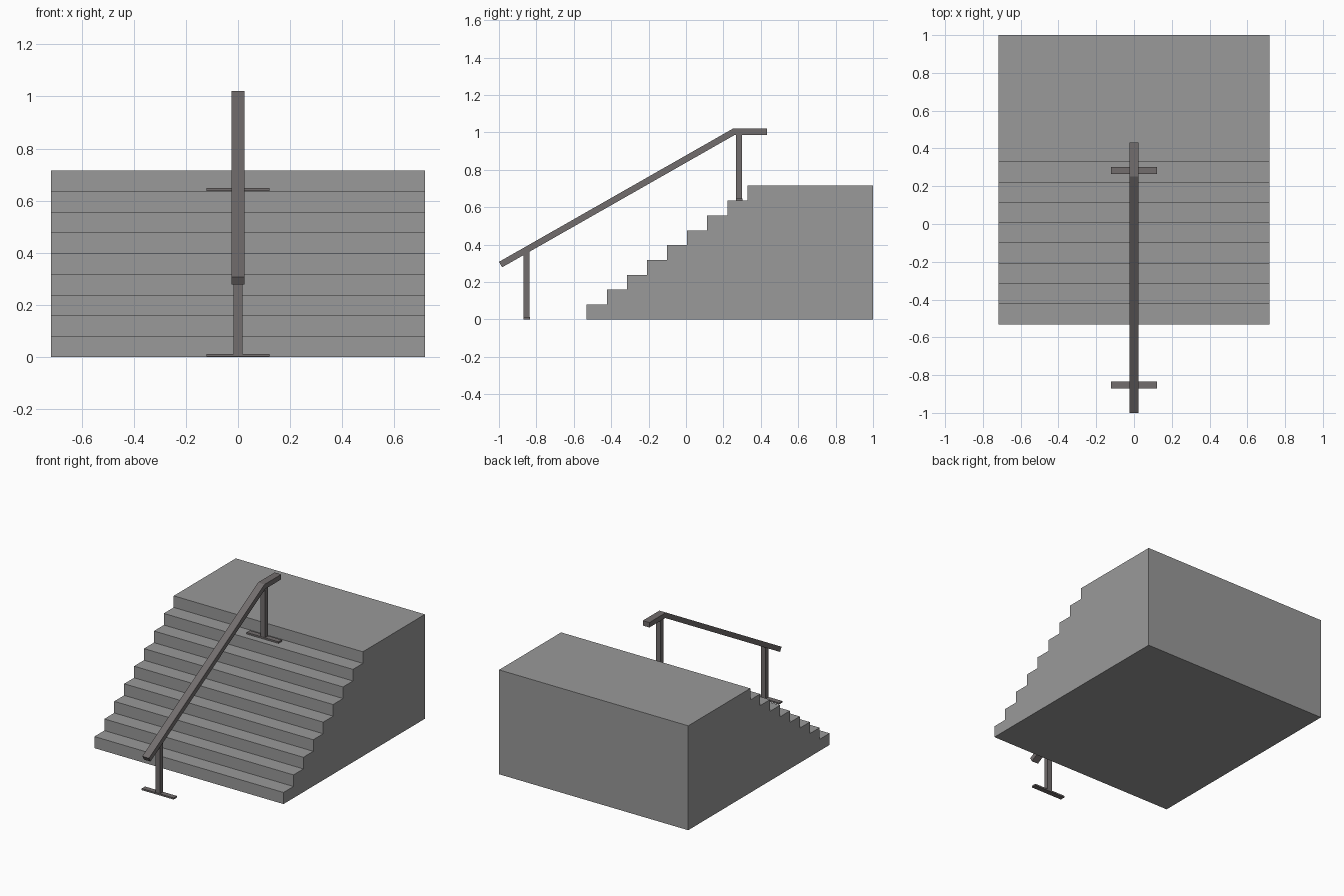
import bpy, bmesh

if "Cube" in bpy.data.objects:
    bpy.data.objects.remove(bpy.data.objects["Cube"])

def material(name, rgb):
    m = bpy.data.materials.new(name)
    m.diffuse_color = (*rgb, 1)
    m.use_nodes = True
    m.node_tree.nodes["Principled BSDF"].inputs["Base Color"].default_value = m.diffuse_color
    return m

concrete = material("concrete grey", (0.32, 0.32, 0.32))
metal = material("warm metal grey", (0.17, 0.155, 0.155))

def extrude_x(name, profile, half_width, mat):
    """Extrude a (y, z) outline symmetrically along x."""
    bm = bmesh.new()
    face = bm.faces.new([bm.verts.new((-half_width, y, z)) for y, z in profile])
    out = bmesh.ops.extrude_face_region(bm, geom=[face])
    verts = [g for g in out["geom"] if isinstance(g, bmesh.types.BMVert)]
    bmesh.ops.translate(bm, verts=verts, vec=(2 * half_width, 0, 0))
    bmesh.ops.recalc_face_normals(bm, faces=bm.faces)
    me = bpy.data.meshes.new(name)
    bm.to_mesh(me)
    bm.free()
    me.materials.append(mat)
    ob = bpy.data.objects.new(name, me)
    bpy.context.collection.objects.link(ob)
    return ob

def box(name, half_width, y0, y1, z0, z1, mat):
    return extrude_x(name, [(y0, z0), (y1, z0), (y1, z1), (y0, z1)], half_width, mat)

# Solid staircase with nine risers and a landing
steps, front, tread, rise = 9, -0.531, 0.1074, 0.0795
outline = [(1.0, 0.0), (front, 0.0)]
for i in range(steps):
    y = front + i * tread
    outline.append((y, (i + 1) * rise))
    outline.append((y + tread if i < steps - 1 else 1.0, (i + 1) * rise))
extrude_x("staircase", outline, 0.717, concrete)

# Handrail: sloped bar mitred into a level end
extrude_x("handrail", [(-1.0, 0.308), (0.252, 1.021), (0.432, 1.021),
                       (0.432, 0.987), (0.261, 0.987), (-0.983, 0.279)], 0.025, metal)

# Posts with wide foot plates
for name, y, base, top in (("lower", -0.852, 0.0, 0.366), ("upper", 0.284, 8 * rise, 0.99)):
    box(name + "_post", 0.017, y - 0.016, y + 0.016, base + 0.005, top, metal)
    box(name + "_foot_plate", 0.121, y - 0.018, y + 0.018, base + 0.001, base + 0.012, metal)
